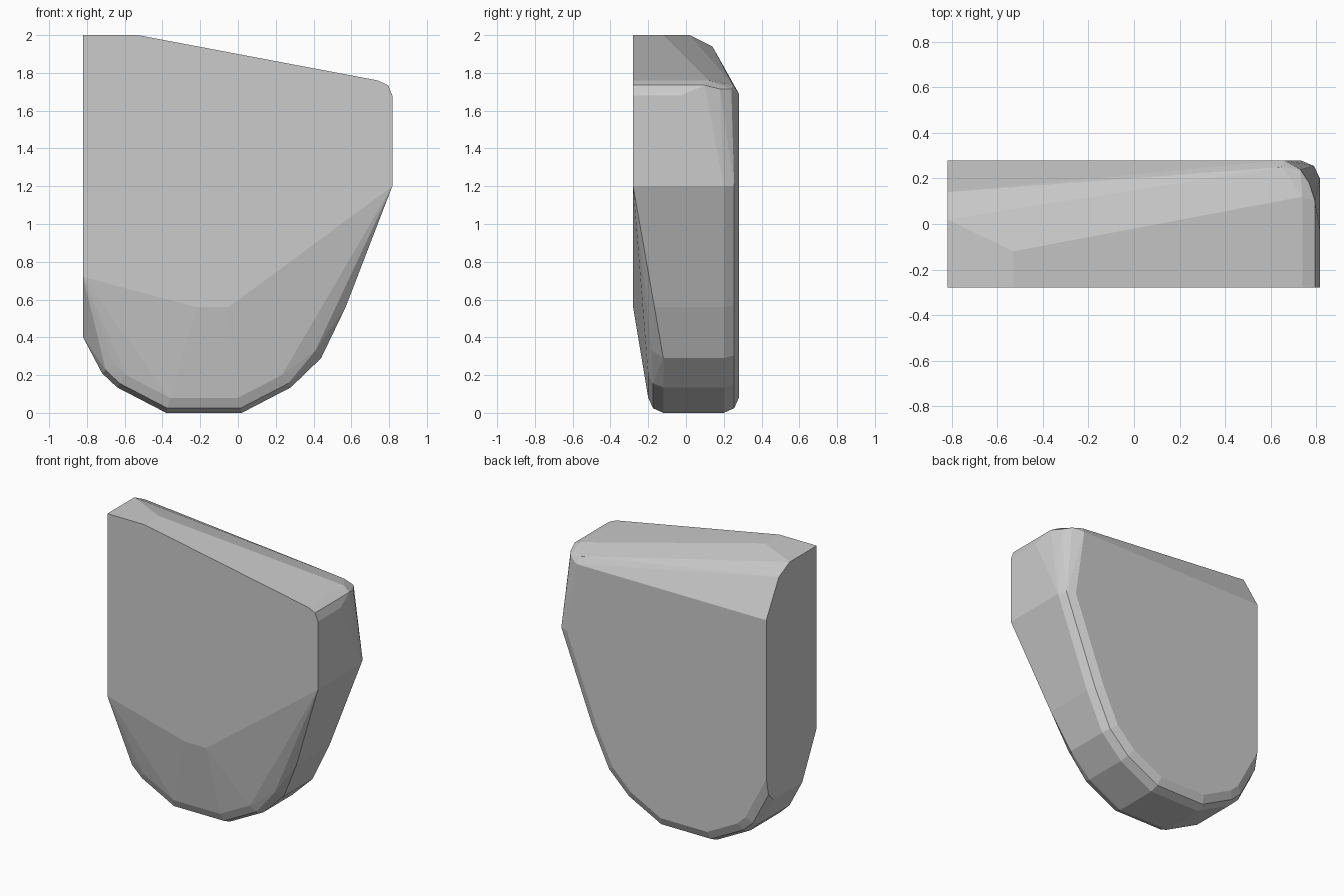
import bpy, bmesh
from math import radians
from mathutils import Vector

if "Cube" in bpy.data.objects:
    bpy.data.objects.remove(bpy.data.objects["Cube"])

# Lower outline (x, z), left to right
LOW = [(-.82, .40), (-.72, .21), (-.64, .135), (-.38, 0), (.02, 0),
       (.28, .135), (.44, .29), (.57, .56), (.817, 1.2)]


def inset(path, d):
    """Offset the open outline inward; the ends slide vertically / horizontally."""
    p = [Vector(q) for q in path]
    nrm = []
    for a, b in zip(p, p[1:]):
        t = (b - a).normalized()
        nrm.append(Vector((-t.y, t.x)))
    out = [p[0] + Vector((0, d / nrm[0].y))]
    for q, m, n in zip(p[1:-1], nrm, nrm[1:]):
        out.append(q + (m + n) * d / (1 + m.dot(n)))
    out.append(p[-1] + Vector((d / nrm[-1].x, 0)))
    return [tuple(q) for q in out]


def ring(path, y):
    return [(x, y, z) for x, z in path]


pts = []
# Rounded rim along the back
for d, y in ((0, .2), (.025, .255), (.08, .28)):
    pts += ring(inset(LOW, d), y)
# Rounded rim along the front, lower part only
for d, y in ((0, -.12), (.025, -.175), (.08, -.2)):
    pts += ring(inset(LOW, d)[1:6], y)
pts += [(-.82, -.12, .4), (.44, -.12, .29), (.41, -.18, .33), (.57, -.167, .56)]
# Flat front face
pts += ring([(-.82, 2), (-.53, 2), (.74, 1.76), (.795, 1.735), (.817, 1.68),
             (.817, 1.2), (-.05, .56), (-.22, .56), (-.82, .72)], -.28)
# Top slope and rounded upper back corner
pts += [(-.53, -.12, 2), (-.82, .02, 2), (-.82, .14, 1.94), (-.82, .28, 1.69),
        (.74, .12, 1.76), (.795, .10, 1.735), (.817, -.03, 1.68),
        (.77, .18, 1.715), (.73, .24, 1.715), (.65, .25, 1.735), (.66, .28, 1.69)]

bm = bmesh.new()
for p in pts:
    bm.verts.new(p)
res = bmesh.ops.convex_hull(bm, input=bm.verts)
junk = {g for g in res["geom_interior"] + res["geom_unused"]
        if isinstance(g, bmesh.types.BMVert)}
bmesh.ops.delete(bm, geom=list(junk), context='VERTS')
bmesh.ops.dissolve_limit(bm, angle_limit=radians(1), verts=bm.verts, edges=bm.edges)
bmesh.ops.recalc_face_normals(bm, faces=bm.faces)
me = bpy.data.meshes.new("faceted_block")
bm.to_mesh(me)
bm.free()
bpy.context.collection.objects.link(bpy.data.objects.new("faceted_block", me))
